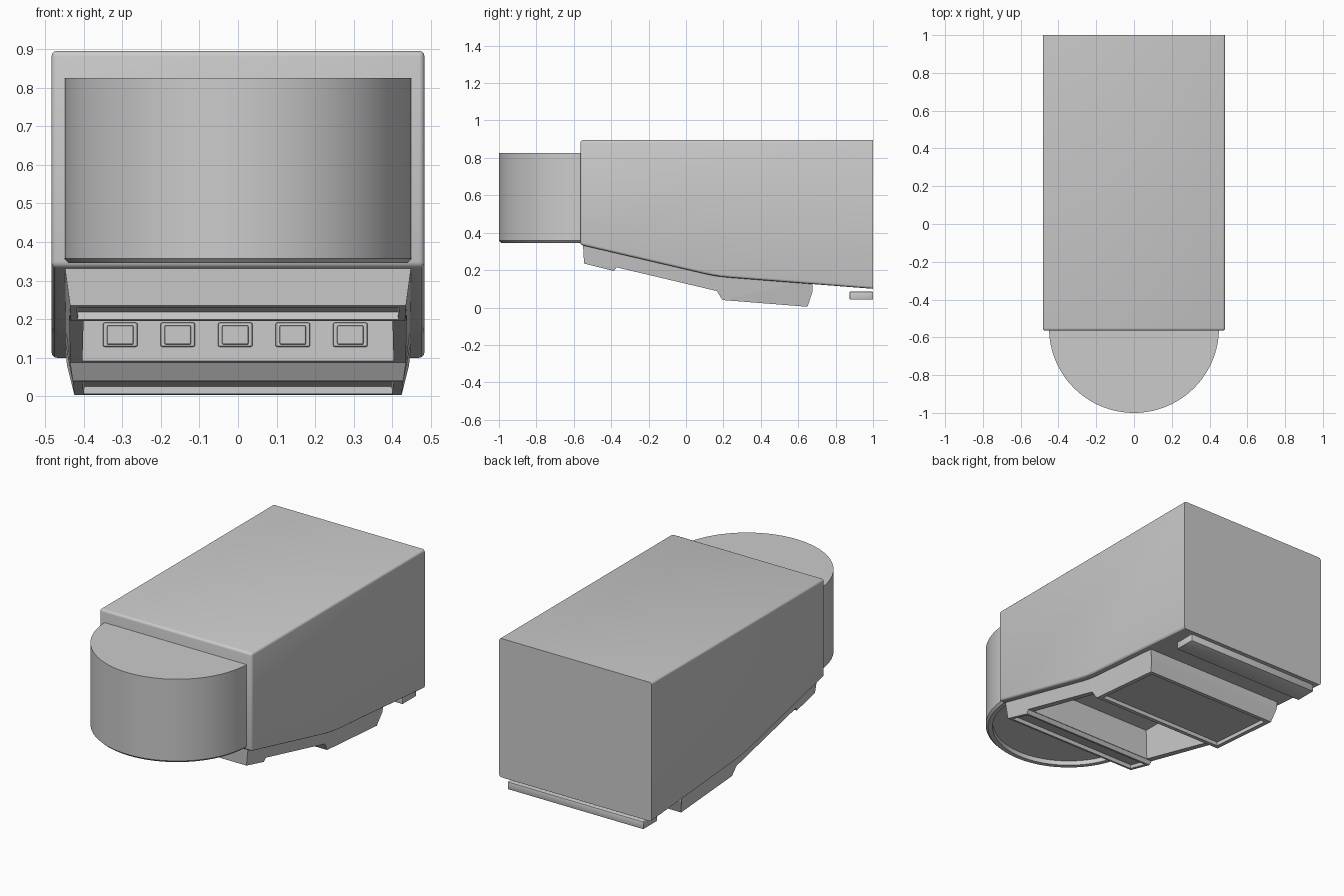
import bpy, bmesh, math
from mathutils import Vector

if "Cube" in bpy.data.objects:
    bpy.data.objects.remove(bpy.data.objects["Cube"])


def finish(name, bm):
    me = bpy.data.meshes.new(name)
    bm.to_mesh(me)
    bm.free()
    ob = bpy.data.objects.new(name, me)
    bpy.context.collection.objects.link(ob)
    return ob


def prism(profile):
    """Extrude a (y, z, half_width) outline across x; returns bmesh and its rim faces."""
    bm = bmesh.new()
    sides = [[bm.verts.new((s * w, y, z)) for y, z, w in profile] for s in (-1, 1)]
    n = len(profile)
    rim = [bm.faces.new((sides[0][i], sides[0][(i + 1) % n],
                         sides[1][(i + 1) % n], sides[1][i])) for i in range(n)]
    for loop in sides:
        bm.faces.new(loop)
    bmesh.ops.recalc_face_normals(bm, faces=bm.faces[:])
    return bm, rim


def box(name, x0, x1, y0, y1, z0, z1, bevel=0.0):
    bm = bmesh.new()
    bmesh.ops.create_cube(bm, size=1)
    for v in bm.verts:
        v.co = Vector(((x0 + x1) / 2 + v.co.x * (x1 - x0),
                       (y0 + y1) / 2 + v.co.y * (y1 - y0),
                       (z0 + z1) / 2 + v.co.z * (z1 - z0)))
    if bevel:
        bmesh.ops.bevel(bm, geom=bm.edges[:], offset=bevel, segments=2,
                        profile=0.5, affect='EDGES')
    return finish(name, bm)


def cut(ob, cutter):
    m = ob.modifiers.new("cut", 'BOOLEAN')
    m.operation = 'DIFFERENCE'
    m.object = cutter
    m.solver = 'EXACT'
    activate(ob)
    bpy.ops.object.modifier_apply(modifier=m.name)


def activate(ob):
    bpy.ops.object.select_all(action='DESELECT')
    ob.select_set(True)
    bpy.context.view_layer.objects.active = ob


def smooth(ob, angle=30):
    activate(ob)
    bpy.ops.object.shade_smooth_by_angle(angle=math.radians(angle))


# Main housing: rounded edges except at the flat back
W = 0.483
bm, _ = prism([(y, z, W) for y, z in [(-0.565, 0.895), (-0.565, 0.335), (0.10, 0.18),
                                      (0.16, 0.168), (0.23, 0.16), (1.0, 0.10), (1.0, 0.895)]])
edges = [e for e in bm.edges if not all(v.co.y > 0.99 for v in e.verts)
         and e.calc_face_angle(0) > 0.6]
bmesh.ops.bevel(bm, geom=edges, offset=0.014, segments=3, profile=0.5, affect='EDGES')
housing = finish("housing", bm)

# Rounded nose with a recessed underside
R, CY = 0.45, -0.55
outline = [(R, -0.50)] + [(R * math.cos(a), CY - R * math.sin(a))
                          for a in (math.pi * i / 64 for i in range(65))] + [(-R, -0.50)]
bm = bmesh.new()
low = bm.faces.new([bm.verts.new((x, y, 0.345)) for x, y in outline])
ext = bmesh.ops.extrude_face_region(bm, geom=[low], use_keep_orig=True)
for v in ext["geom"]:
    if isinstance(v, bmesh.types.BMVert):
        v.co.z = 0.825
bmesh.ops.recalc_face_normals(bm, faces=bm.faces[:])
bottom = min(bm.faces, key=lambda f: f.calc_center_median().z)
bmesh.ops.inset_individual(bm, faces=[bottom], thickness=0.012, depth=0.0)
for v in bm.verts:
    if abs(v.co.z - 0.345) < 1e-5 and v not in bottom.verts:
        v.co.z += 0.012
bmesh.ops.inset_individual(bm, faces=[bottom], thickness=0.025, depth=0.0)
bmesh.ops.inset_individual(bm, faces=[bottom], thickness=0.002, depth=-0.025)
nose = finish("nose", bm)
smooth(nose)

# Underside unit: front lip, sloping side rails and rear box, with inset panels
bm, rim = prism([(-0.552, 0.36, 0.452), (-0.545, 0.235, 0.435), (-0.385, 0.195, 0.433),
                 (-0.372, 0.215, 0.437), (0.165, 0.088, 0.435), (0.195, 0.040, 0.428),
                 (0.65, 0.004, 0.424), (0.675, 0.08, 0.443), (0.675, 0.15, 0.45),
                 (0.16, 0.20, 0.45)])
for i, t in ((1, 0.025), (5, 0.035)):
    bmesh.ops.inset_individual(bm, faces=[rim[i]], thickness=t, depth=0.0)
    bmesh.ops.inset_individual(bm, faces=[rim[i]], thickness=0.002, depth=-0.02)
bmesh.ops.triangulate(bm, faces=[f for f in bm.faces if len(f.verts) > 4])
underside = finish("underside_unit", bm)

# Deep bay behind the front lip, cut through the unit into the housing
bm, _ = prism([(-0.368, 0.39, 0.395), (-0.368, -0.1, 0.408),
               (0.15, -0.1, 0.408), (0.15, 0.39, 0.395)])
bay = finish("bay_cutter", bm)
slot = box("slot_cutter", -0.24, 0.24, 0.79, 0.96, 0.0, 0.17)
for cutter in (bay, slot):
    cutter.hide_render = True
cut(housing, bay)
cut(housing, slot)
cut(underside, bay)
for cutter in (bay, slot):
    bpy.data.objects.remove(cutter)
smooth(housing)

# Row of framed buttons on the bay's back wall
for i in range(5):
    x = -0.305 + 0.149 * i
    box(f"button_frame_{i + 1}", x - 0.045, x + 0.045, 0.138, 0.16, 0.128, 0.191, 0.005)
    box(f"button_{i + 1}", x - 0.034, x + 0.034, 0.128, 0.15, 0.134, 0.184, 0.004)

# Loose strip below the back edge
smooth(box("rear_strip", -0.43, 0.43, 0.875, 1.0, 0.042, 0.085, 0.004))
